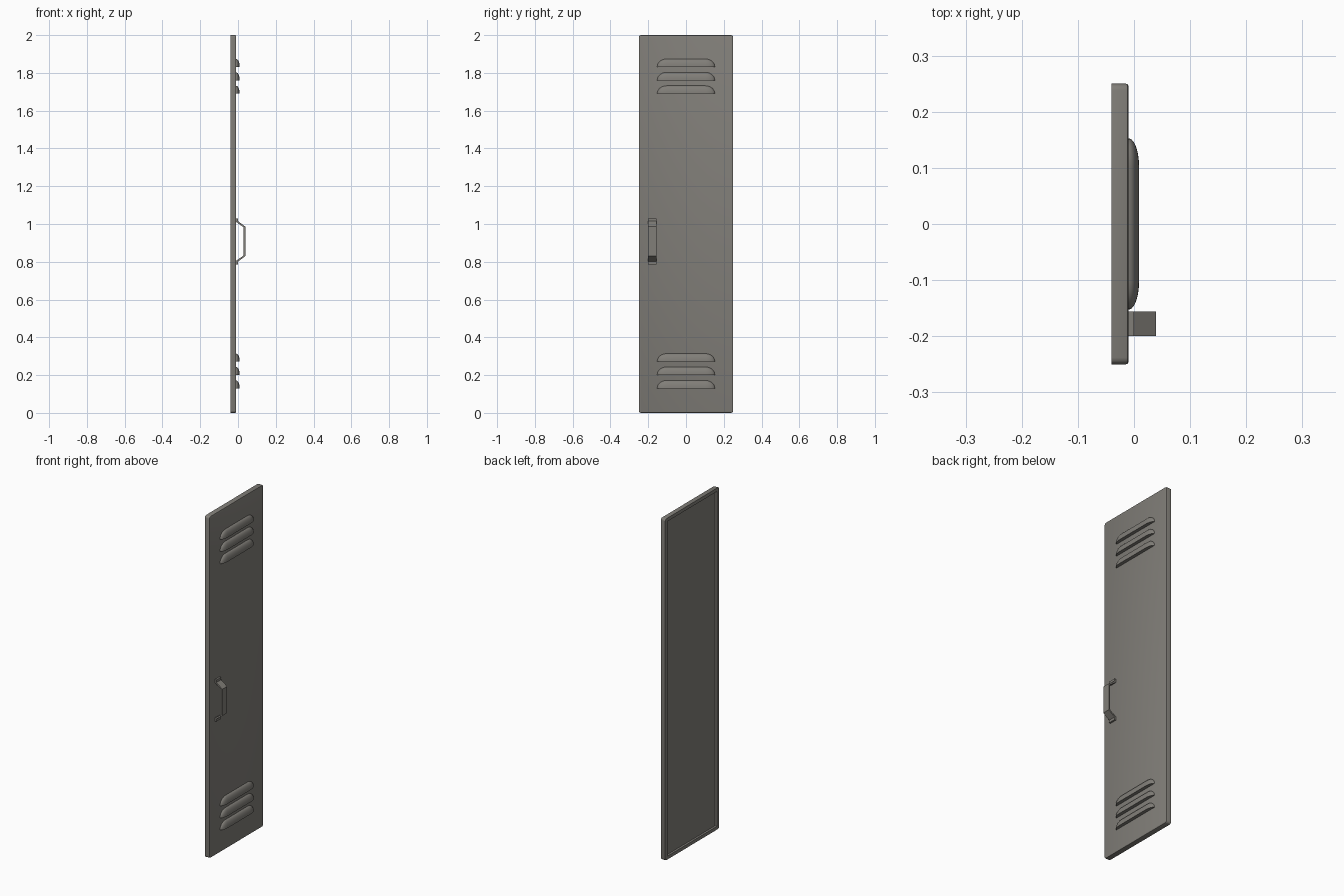
import bpy, bmesh, math

cube = bpy.data.objects.get("Cube")
if cube:
    bpy.data.objects.remove(cube, do_unlink=True)

grey = bpy.data.materials.new("warm grey paint")
grey.use_nodes = True
COLOUR = (0.22, 0.21, 0.19, 1)
grey.diffuse_color = COLOUR
grey.node_tree.nodes["Principled BSDF"].inputs["Base Color"].default_value = COLOUR

BACK, FACE = -0.04, -0.01
HALF_W, HEIGHT = 0.25, 2.0


def finish(name, bm, smooth=False):
    bmesh.ops.recalc_face_normals(bm, faces=bm.faces)
    mesh = bpy.data.meshes.new(name)
    bm.to_mesh(mesh)
    bm.free()
    mesh.materials.append(grey)
    obj = bpy.data.objects.new(name, mesh)
    bpy.context.collection.objects.link(obj)
    if smooth:
        bpy.ops.object.select_all(action="DESELECT")
        obj.select_set(True)
        bpy.context.view_layer.objects.active = obj
        bpy.ops.object.shade_smooth_by_angle(angle=math.radians(35))
    return obj


# Door: rounded corners, softened front edge, shallow pan in the back
def door_panel():
    bm = bmesh.new()
    bmesh.ops.create_cube(bm, size=1)
    for v in bm.verts:
        v.co.x = FACE if v.co.x > 0 else BACK
        v.co.y *= 2 * HALF_W
        v.co.z = HEIGHT if v.co.z > 0 else 0
    corners = [e for e in bm.edges if abs(e.verts[0].co.x - e.verts[1].co.x) > 0.01]
    bmesh.ops.bevel(bm, geom=corners, offset=0.012, segments=3, profile=0.5, affect="EDGES")
    rim = [e for e in bm.edges if all(v.co.x > FACE - 0.001 for v in e.verts)]
    bmesh.ops.bevel(bm, geom=rim, offset=0.004, segments=2, profile=0.5, affect="EDGES")
    bm.normal_update()
    back = [f for f in bm.faces if f.normal.x < -0.99]
    bmesh.ops.inset_region(bm, faces=back, thickness=0.02)
    inner = bmesh.ops.extrude_face_region(bm, geom=back)
    bmesh.ops.delete(bm, geom=back, context="FACES")
    for v in inner["geom"]:
        if isinstance(v, bmesh.types.BMVert):
            v.co.x += 0.012
    finish("door_panel", bm, True)


# Louvre: quarter-round hood with rounded ends and a flat underside
def louvre(name, z):
    half, end, rise, depth = 0.153, 0.05, 0.042, 0.019
    steps = 6
    bm = bmesh.new()
    ends = [half - end + end * math.sin(math.pi / 2 * i / steps) for i in range(steps)]
    stations = [-y for y in reversed(ends)] + ends
    rows = []
    for y in stations:
        u = max(0, abs(y) - half + end) / end
        s = math.sqrt(1 - u * u)
        row = []
        for j in range(steps + 1):
            a = math.pi / 2 * j / steps
            row.append(bm.verts.new((FACE + depth * s * math.cos(a), y, z + rise * s * math.sin(a))))
        row.append(bm.verts.new((FACE, y, z)))
        rows.append(row)
    for a, b in zip(rows, rows[1:]):
        for j in range(steps):
            bm.faces.new((a[j], a[j + 1], b[j + 1], b[j]))
        bm.faces.new((a[-1], a[0], b[0], b[-1]))
    # Close each end to a point on the door
    for row, y in ((rows[0], -half), (rows[-1], half)):
        tip = bm.verts.new((FACE, y, z))
        for j in range(steps):
            bm.faces.new((row[j], row[j + 1], tip))
        bm.faces.new((row[-1], row[0], tip))
    finish(name, bm, True)


# Handle: bent flat strap with two feet
def pull_handle():
    mid, y0, y1 = 0.908, -0.2, -0.156
    outer = [(FACE, 0.122), (0, 0.122), (0, 0.107), (0.039, 0.078)]
    inner = [(0.03, 0.074), (FACE + 0.002, 0.102), (FACE, 0.102)]
    bm = bmesh.new()
    loop = [(x, mid + z) for x, z in outer]
    loop += [(x, mid - z) for x, z in reversed(outer)]
    loop += [(x, mid - z) for x, z in reversed(inner)]
    loop += [(x, mid + z) for x, z in inner]
    face = bm.faces.new([bm.verts.new((x, y0, z)) for x, z in loop])
    side = bmesh.ops.extrude_face_region(bm, geom=[face])
    for v in side["geom"]:
        if isinstance(v, bmesh.types.BMVert):
            v.co.y = y1
    finish("pull_handle", bm)


door_panel()
for group, base in (("lower", 0.13), ("upper", 1.69)):
    for i in range(3):
        louvre(f"{group}_louvre_{i + 1}", base + 0.071 * i)
pull_handle()
